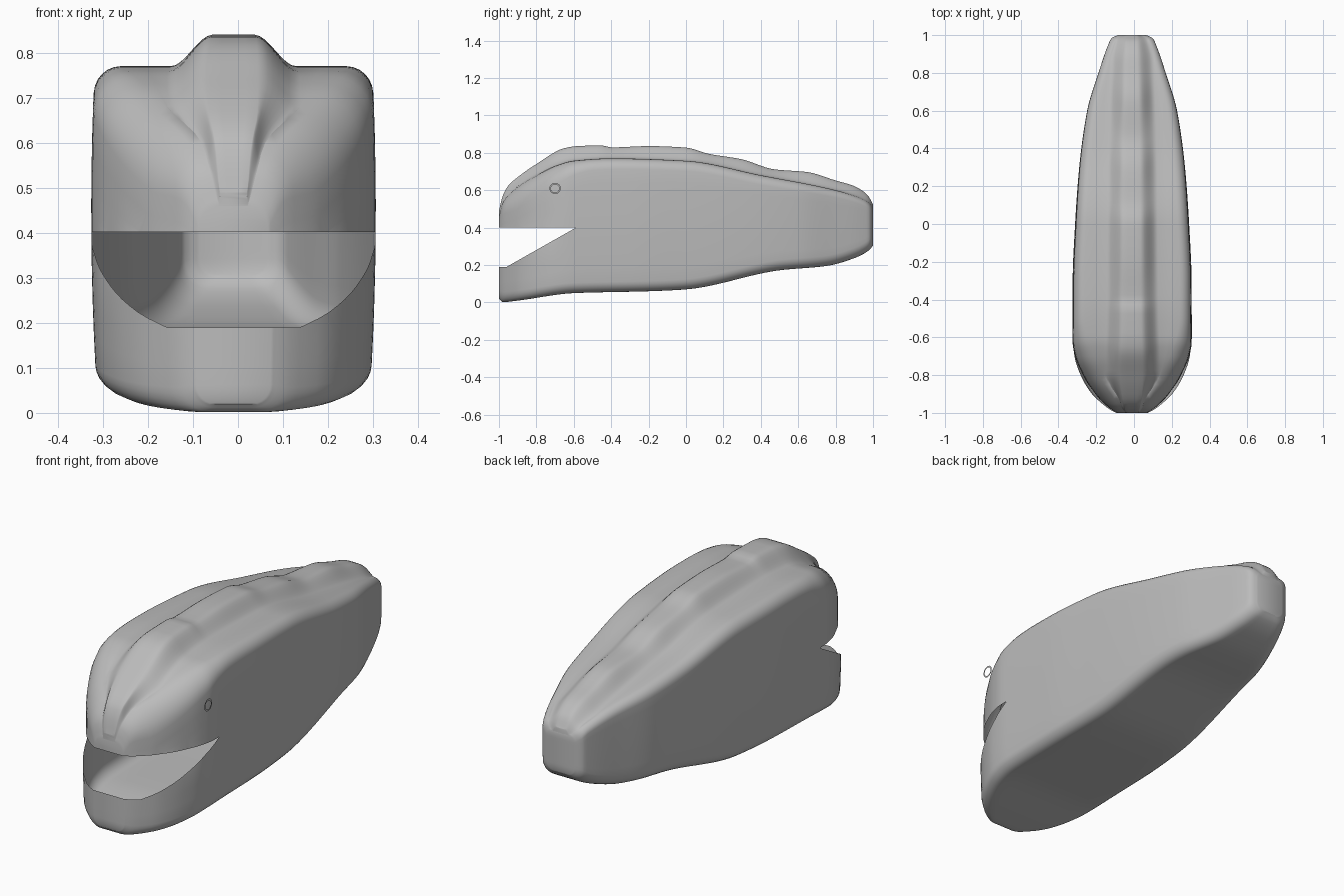
import bpy, bmesh, math
from mathutils import Vector

if "Cube" in bpy.data.objects:
    bpy.data.objects.remove(bpy.data.objects["Cube"])

# One plain grey for everything
grey = bpy.data.materials.new("plain grey")
grey.use_nodes = True
colour = (0.5, 0.5, 0.5, 1)
grey.diffuse_color = colour
grey.node_tree.nodes["Principled BSDF"].inputs["Base Color"].default_value = colour

# Profiles along the body, as (y, value)
WIDTH = [(-1, .085), (-.985, .115), (-.96, .15), (-.9, .215), (-.8, .275), (-.7, .307), (-.6, .316),
         (-.3, .315), (0, .302), (.3, .28), (.6, .238), (.8, .178), (.96, .122), (.985, .108), (1, .075)]
BOTTOM = [(-1, .02), (-.98, .002), (-.9, .01), (-.6, .05), (-.2, .06), (0, .07), (.5, .172),
          (.75, .195), (.9, .237), (.98, .28), (1, .305)]
SHOULDER = [(-1, .46), (-.98, .535), (-.9, .62), (-.8, .68), (-.7, .73), (-.6, .758), (-.4, .77),
            (0, .757), (.4, .68), (.8, .6), (.95, .55), (.985, .525), (1, .5)]
RIDGE = [(-1, .49), (-.98, .57), (-.95, .625), (-.9, .67), (-.8, .74), (-.65, .825), (-.58, .836),
         (-.45, .84), (-.4, .829), (-.2, .836), (0, .828), (.12, .795), (.3, .765), (.47, .712),
         (.65, .697), (.8, .652), (.9, .622), (.97, .575), (1, .525)]
CORNER = [(-1, .05), (-.9, .12), (-.7, .1), (-.5, .06), (.5, .05), (1, .03)]
CREST = [(-1, .05), (-.9, .085), (-.5, .07), (.3, .06), (1, .035)]

HINGE, LIP, PALATE, CENTRE = -.585, .19, .402, -.01


def sample(profile, y):
    """Smooth interpolation that never overshoots the profile points."""
    slope = [(b[1] - a[1]) / (b[0] - a[0]) for a, b in zip(profile, profile[1:])]
    tangent = [slope[0]]
    for s, t in zip(slope, slope[1:]):
        tangent.append(2 * s * t / (s + t) if s * t > 0 else 0)
    tangent.append(slope[-1])
    i = max(k for k in range(len(slope)) if profile[k][0] <= y)
    (y0, v0), (y1, v1) = profile[i], profile[i + 1]
    h = y1 - y0
    t = (y - y0) / h
    a, b = v0 + tangent[i] * h * t / 3, v1 - tangent[i + 1] * h * (1 - t) / 3
    bez = [v0, v0 + tangent[i] * h / 3, v1 - tangent[i + 1] * h / 3, v1]
    while len(bez) > 1:
        bez = [p + (q - p) * t for p, q in zip(bez, bez[1:])]
    return bez[0]


def clamp(v):
    return min(1, max(0, v))


def half_section(y):
    """Half outline from bottom centre, round the side, to the ridge centre."""
    w, zb, zs, zr, r, c = (sample(p, y) for p in (WIDTH, BOTTOM, SHOULDER, RIDGE, CORNER, CREST))
    r = min(r, w * .6)
    rb = min(.055, w * .5)
    c = min(c, w * .55)
    base = min(c + .075, w - r * .5)
    pts = [((w - rb) * k / 4, zb) for k in range(4)]
    for k in range(7):
        a = math.pi / 2 * k / 6
        pts.append((w - rb + rb * math.sin(a), zb + rb - rb * math.cos(a)))
    low, high = zb + rb, zs - r
    pts += [(w, low + (high - low) * k / 8) for k in range(1, 8)]
    for k in range(7):
        a = math.pi / 2 * k / 6
        pts.append((w - r + r * math.cos(a), high + r * math.sin(a)))
    start = min(base, w - r)
    pts.append(((w - r + start) / 2, zs))
    # S-curve up to the ridge crest
    for k in range(9):
        t = k / 8
        pts.append((start + (c * .7 - start) * t, zs + (zr - zs) * t * t * (3 - 2 * t)))
    pts += [(c * .35, zr), (0, zr)]
    out = []
    for x, z in pts:
        x *= 1 - .03 * ((z - .45) / .35) ** 2
        x *= 1 - .1 * clamp((z - .3) / .1) * clamp((-.65 - y) / .25)
        out.append((x, z))
    return out


def finish(bm, name):
    mesh = bpy.data.meshes.new(name)
    bm.to_mesh(mesh)
    bm.free()
    mesh.materials.append(grey)
    obj = bpy.data.objects.new(name, mesh)
    bpy.context.collection.objects.link(obj)
    return obj


# Body: lofted shell with both ends closed
bm = bmesh.new()
stations = {round(-1 + k / 40, 3) for k in range(81)}
stations |= {s * e for s in (-1, 1) for e in (.997, .993, .985, .965, .96)} | {HINGE}
rings = []
for y in sorted(stations):
    half = half_section(y)
    right = [bm.verts.new((CENTRE + x, y, z)) for x, z in half]
    left = [bm.verts.new((CENTRE - x, y, z)) for x, z in half[1:-1]]
    rings.append((right, [right[0]] + left + [right[-1]]))
for a, b in zip(rings, rings[1:]):
    for side in (0, 1):
        p, q = a[side], b[side]
        for i in range(len(p) - 1):
            bm.faces.new((p[i], q[i], q[i + 1], p[i + 1]))
for right, left in (rings[0], rings[-1]):
    for i in range(len(right) - 1):
        corners = dict.fromkeys((right[i], right[i + 1], left[i + 1], left[i]))
        bm.faces.new(list(corners))
bmesh.ops.recalc_face_normals(bm, faces=bm.faces)

# Mouth: slice along the palate, the sloping jaw and the lip, then open the gap
rise = (PALATE - LIP) / (HINGE + .96)


def slice_front(point, normal, limit):
    faces = [f for f in bm.faces if f.calc_center_median().y < limit]
    geom = faces + list({e for f in faces for e in f.edges}) + list({v for f in faces for v in f.verts})
    bmesh.ops.bisect_plane(bm, geom=geom, dist=1e-5, plane_co=point, plane_no=normal)


slice_front((0, 0, PALATE), (0, 0, 1), HINGE)
slice_front((0, HINGE, PALATE), (0, -rise, 1), HINGE)
slice_front((0, 0, LIP), (0, 0, 1), -.96)
gap = []
for f in bm.faces:
    m = f.calc_center_median()
    if m.y < HINGE and max(LIP, PALATE + rise * (m.y - HINGE)) < m.z < PALATE:
        gap.append(f)
bmesh.ops.delete(bm, geom=gap, context='FACES')
body = finish(bm, "body_shell")
bpy.context.view_layer.objects.active = body
body.select_set(True)
bpy.ops.object.shade_smooth_by_angle(angle=math.radians(40))

# Eye: flat ring standing just off one side
bm = bmesh.new()
loops = []
for radius in (.03, .022):
    loops.append([bm.verts.new((.326, -.7 + radius * math.cos(a), .61 + radius * math.sin(a)))
                  for a in (math.tau * k / 32 for k in range(32))])
outer, inner = loops
for i in range(32):
    j = (i + 1) % 32
    bm.faces.new((outer[i], outer[j], inner[j], inner[i]))
finish(bm, "eye_ring")
